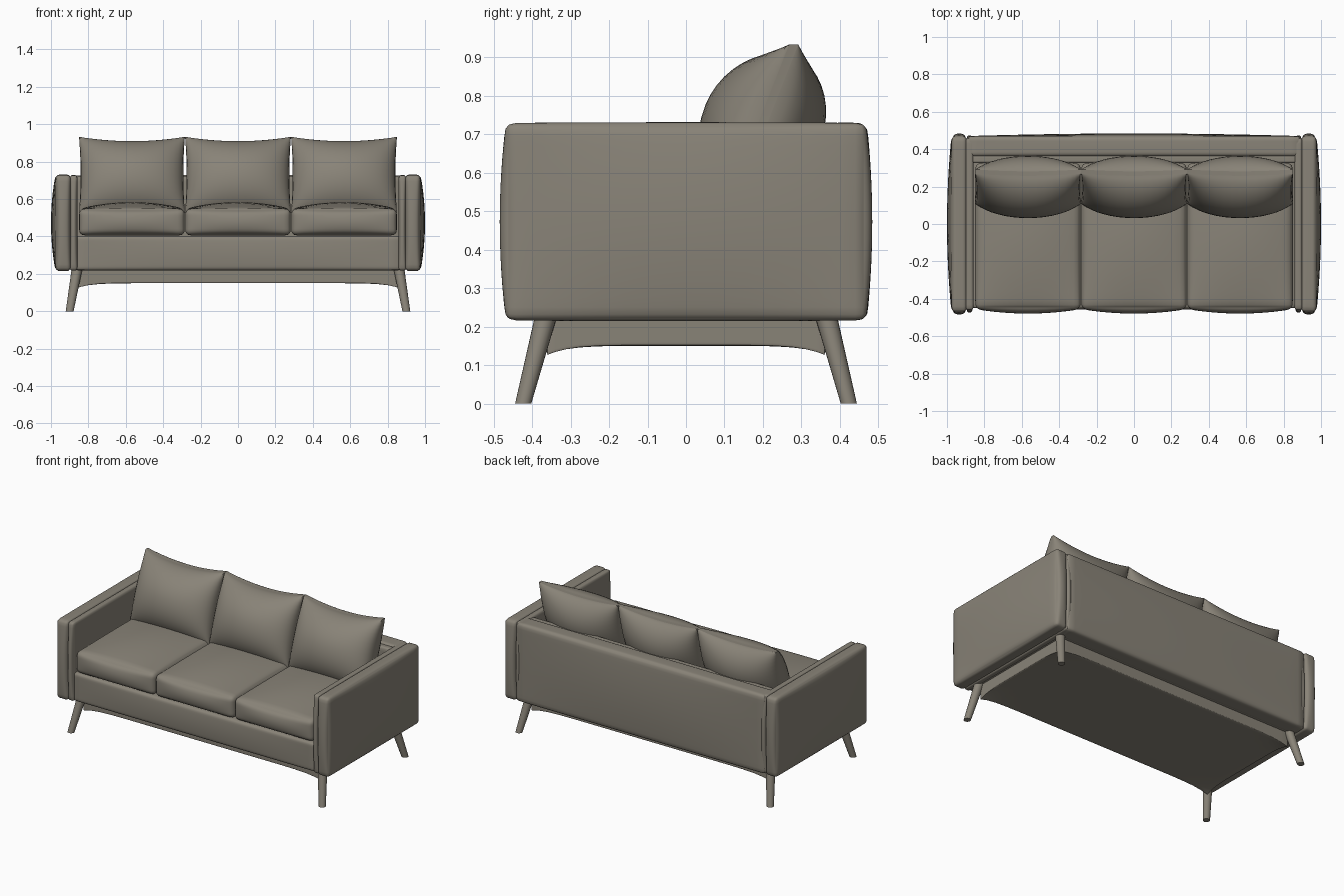
import bpy, bmesh
from math import sin, pi, radians
from mathutils import Vector

old = bpy.data.objects.get("Cube")
if old:
    bpy.data.objects.remove(old, do_unlink=True)

fabric = bpy.data.materials.new("warm grey fabric")
fabric.use_nodes = True
colour = (0.25, 0.228, 0.187, 1)
fabric.diffuse_color = colour
fabric.node_tree.nodes["Principled BSDF"].inputs["Base Color"].default_value = colour


def finish(name, bm):
    """Turn a bmesh into a smooth shaded fabric object."""
    bmesh.ops.recalc_face_normals(bm, faces=bm.faces)
    mesh = bpy.data.meshes.new(name)
    bm.to_mesh(mesh)
    bm.free()
    mesh.materials.append(fabric)
    ob = bpy.data.objects.new(name, mesh)
    bpy.context.collection.objects.link(ob)
    bpy.ops.object.select_all(action='DESELECT')
    ob.select_set(True)
    bpy.context.view_layer.objects.active = ob
    bpy.ops.object.shade_smooth_by_angle(angle=radians(40))
    return ob


def padded_box(name, low, high, radius, puff_low=(0, 0, 0), puff_high=(0, 0, 0), shape=None):
    """Rounded box whose six sides can swell by their own amounts."""
    low, high = Vector(low), Vector(high)
    centre, half = (low + high) / 2, (high - low) / 2
    bm = bmesh.new()
    bmesh.ops.create_cube(bm, size=2)
    bmesh.ops.subdivide_edges(bm, edges=bm.edges[:], cuts=17, use_grid_fill=True)
    for v in bm.verts:
        t = Vector([sin(c * pi / 2) for c in v.co])
        p = Vector([t[i] * half[i] for i in range(3)])
        core = Vector([max(radius - half[i], min(half[i] - radius, p[i])) for i in range(3)])
        if (p - core).length > 1e-6:
            p = core + (p - core).normalized() * radius
        for i in range(3):
            a, b = t[(i + 1) % 3], t[(i + 2) % 3]
            swell = puff_high[i] if t[i] > 0 else puff_low[i]
            p[i] += t[i] * swell * (1 - a * a) * (1 - b * b)
        v.co = centre + p
        if shape:
            shape(v.co, t)
    return finish(name, bm)


def pillow(name, x):
    """Pinched scatter cushion leaning against the back."""
    bm = bmesh.new()
    bmesh.ops.create_cube(bm, size=2)
    bmesh.ops.subdivide_edges(bm, edges=bm.edges[:], cuts=19, use_grid_fill=True)
    for v in bm.verts:
        u, d, w = [sin(c * pi / 2) for c in v.co]
        fill = max(0, (1 - u * u)) ** 0.45 * max(0, (1 - w * w)) ** 0.6
        across = 0.283 * u * (1 - 0.03 * (1 - w * w))
        up = w * (1 - 0.13 * (1 - u * u) * (w > 0))
        v.co = (x + across,
                0.20 + 0.08 * up + d * (0.012 + 0.138 * fill),
                0.73 + 0.203 * up - 0.045 * d * fill)
    return finish(name, bm)


def leg(name, sx, sy):
    """Tapered round leg splayed outward from the frame."""
    bm = bmesh.new()
    bmesh.ops.create_cone(bm, cap_ends=True, segments=20, radius1=0.021, radius2=0.029, depth=1)
    for v in bm.verts:
        k = v.co.z + 0.5
        v.co = (v.co.x + sx * (0.9 - 0.04 * k), v.co.y + sy * (0.423 - 0.06 * k), k * 0.23)
    return finish(name, bm)


# Arms: an outer padded slab and a slimmer inner slab
for side, s in (("left", 1), ("right", -1)):
    def slab(name, a, b, y, z0, z1, r, puff):
        lo, hi = sorted((s * a, s * b))
        padded_box(name, (lo, -y, z0), (hi, y, z1), r,
                   (puff if s < 0 else 0, 0.016, 0.002), (puff if s > 0 else 0, 0.016, 0.002))
    slab(side + "_arm_outer", 0.893, 0.976, 0.468, 0.216, 0.729, 0.022, 0.024)
    slab(side + "_arm_inner", 0.858, 0.9, 0.458, 0.218, 0.726, 0.014, 0)

# Back panel, its inner lining and the seat base
padded_box("back_panel", (-0.892, 0.36, 0.217), (0.892, 0.47, 0.727), 0.022, puff_high=(0, 0.014, 0.003))
padded_box("back_lining", (-0.87, 0.325, 0.3), (0.87, 0.37, 0.72), 0.014)
padded_box("seat_base", (-0.87, -0.45, 0.218), (0.87, 0.4, 0.403), 0.018, puff_low=(0, 0.008, 0))

# Seat cushions and back cushions
for label, x in (("right", -0.567), ("middle", 0), ("left", 0.567)):
    padded_box(label + "_seat_cushion", (x - 0.282, -0.455, 0.405), (x + 0.282, 0.325, 0.548), 0.03,
               (0, 0.024, 0), (0, 0, 0.036))
    pillow(label + "_back_cushion", x)


# Underframe, dipping at the corners where it meets the legs
def dip(co, t):
    if t.z < 0:
        co.z -= 0.026 * (abs(t.x) ** 12) * (abs(t.y) ** 6)


padded_box("underframe", (-0.855, -0.362, 0.15), (0.855, 0.362, 0.23), 0.006, shape=dip)

for end, sy in (("front", -1), ("back", 1)):
    for side, sx in (("left", 1), ("right", -1)):
        leg(f"{end}_{side}_leg", sx, sy)
